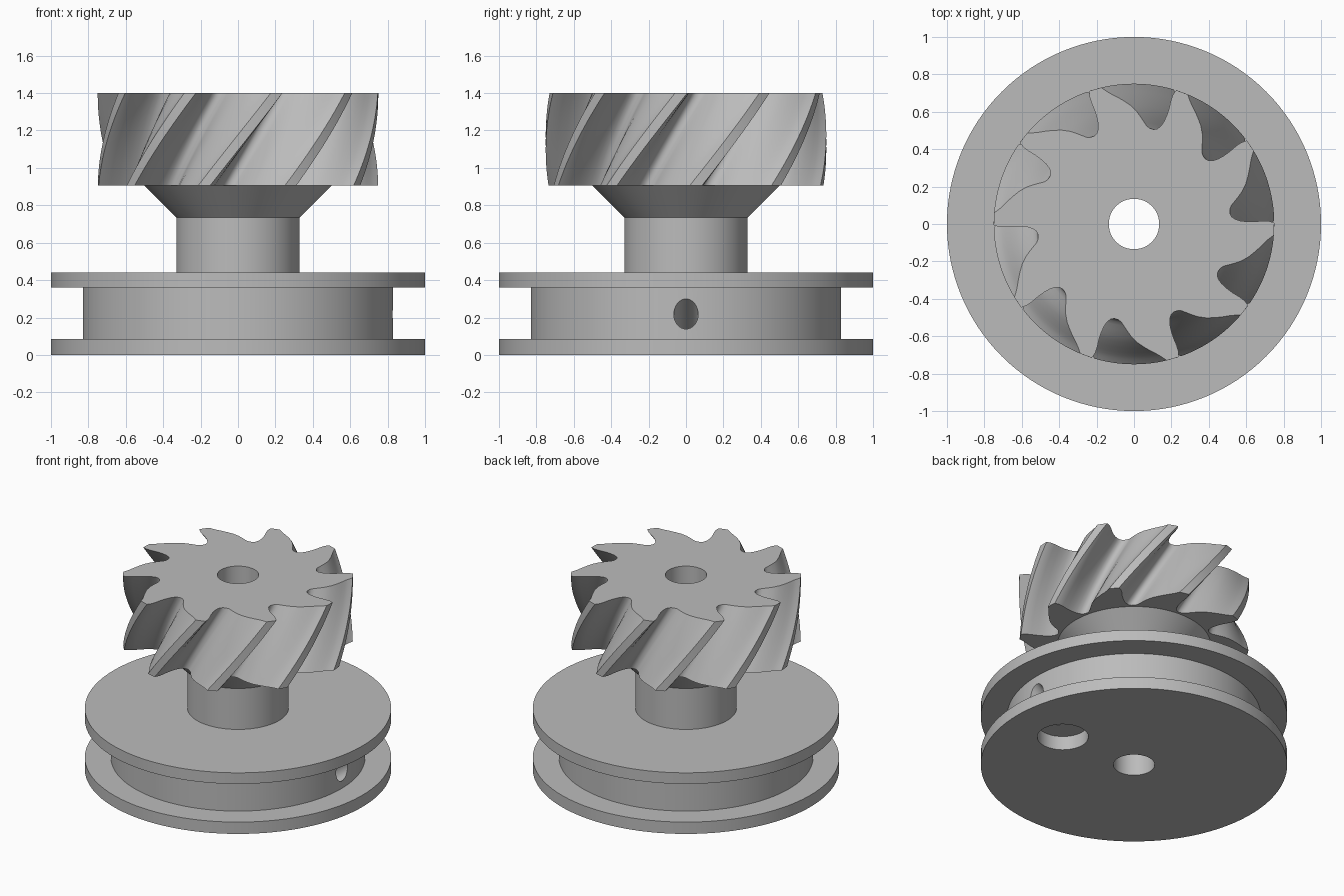
import bpy, bmesh, math
from mathutils import Vector

cube = bpy.data.objects.get("Cube")
if cube:
    bpy.data.objects.remove(cube, do_unlink=True)

grey = bpy.data.materials.new("plain grey")
grey.use_nodes = True
colour = (0.5, 0.5, 0.5, 1)
grey.diffuse_color = colour
grey.node_tree.nodes["Principled BSDF"].inputs["Base Color"].default_value = colour

TEETH, PITCH, TWIST, PHASE = 10, 36, 30, -2


def loft(name, rings):
    """Skin a stack of closed rings and cap both ends."""
    bm = bmesh.new()
    loops = [[bm.verts.new(p) for p in ring] for ring in rings]
    n = len(loops[0])
    for low, high in zip(loops, loops[1:]):
        for i in range(n):
            j = (i + 1) % n
            bm.faces.new((low[i], low[j], high[j], high[i]))
    bm.faces.new(loops[0][::-1])
    bm.faces.new(loops[-1])
    bmesh.ops.recalc_face_normals(bm, faces=bm.faces[:])
    mesh = bpy.data.meshes.new(name)
    bm.to_mesh(mesh)
    bm.free()
    obj = bpy.data.objects.new(name, mesh)
    bpy.context.collection.objects.link(obj)
    mesh.materials.append(grey)
    return obj


def polar(radius, degrees, z):
    a = math.radians(degrees)
    return Vector((radius * math.cos(a), radius * math.sin(a), z))


def lathe(name, profile, sides=128):
    return loft(name, [[polar(r, 360 * i / sides, z) for i in range(sides)]
                       for r, z in profile])


def rod(name, start, end, radius):
    start, end = Vector(start), Vector(end)
    obj = lathe(name, [(radius, 0), (radius, (end - start).length)], 48)
    turn = (end - start).to_track_quat('Z', 'Y').to_matrix().to_4x4()
    obj.data.transform(turn)
    obj.data.transform(turn.Translation(start))
    obj.hide_render = True
    return obj


def cut(obj, cutter):
    mod = obj.modifiers.new("cut", 'BOOLEAN')
    mod.operation, mod.solver, mod.object = 'DIFFERENCE', 'EXACT', cutter
    bpy.context.view_layer.objects.active = obj
    bpy.ops.object.modifier_apply(modifier=mod.name)


def smooth(obj):
    bpy.ops.object.select_all(action='DESELECT')
    obj.select_set(True)
    bpy.context.view_layer.objects.active = obj
    bpy.ops.object.shade_smooth_by_angle(angle=math.radians(32))


# Grooved pulley with hub and flared collar
pulley = lathe("pulley_and_hub", [
    (1, 0), (1, 0.085), (0.83, 0.085), (0.83, 0.36), (1, 0.36), (1, 0.44),
    (0.33, 0.44), (0.33, 0.735), (0.5, 0.905)])

# One tooth gap as (degrees, radius): steep flank, root, leaning flank
gap = [(2.5, 0.75), (3.5, 0.71), (3, 0.62), (4, 0.55), (7, 0.515),
       (12, 0.52), (15, 0.555), (20, 0.62), (27, 0.68), (31, 0.715), (33.5, 0.75)]
soft = [gap[0]]
for (a0, r0), (a1, r1) in zip(gap, gap[1:]):
    for t in (0.25, 0.75):
        soft.append((a0 + (a1 - a0) * t, r0 + (r1 - r0) * t))
soft += [gap[-1], (36, 0.75)]

# Helical gear
LEVELS = 24
rings = []
for k in range(LEVELS + 1):
    f = k / LEVELS
    turn = PHASE - TWIST * (1 - f)
    rings.append([polar(r, a + turn + PITCH * t, 0.905 + 0.495 * f)
                  for t in range(TEETH) for a, r in soft])
gear = loft("helical_gear", rings)

# Bore, underside pocket and slanted cord hole
bore = rod("bore_cutter", (0, 0, -0.2), (0, 0, 1.6), 0.135)
pocket = rod("pocket_cutter", (0.59, -0.02, -0.2), (0.59, -0.02, 0.1), 0.167)
cord = rod("cord_hole_cutter", (0.62, 0, 0.067), (0.9, 0, 0.27), 0.065)
for cutter in (bore, pocket, cord):
    cut(pulley, cutter)
cut(gear, bore)
for cutter in (bore, pocket, cord):
    bpy.data.objects.remove(cutter, do_unlink=True)

for part in (pulley, gear):
    smooth(part)
